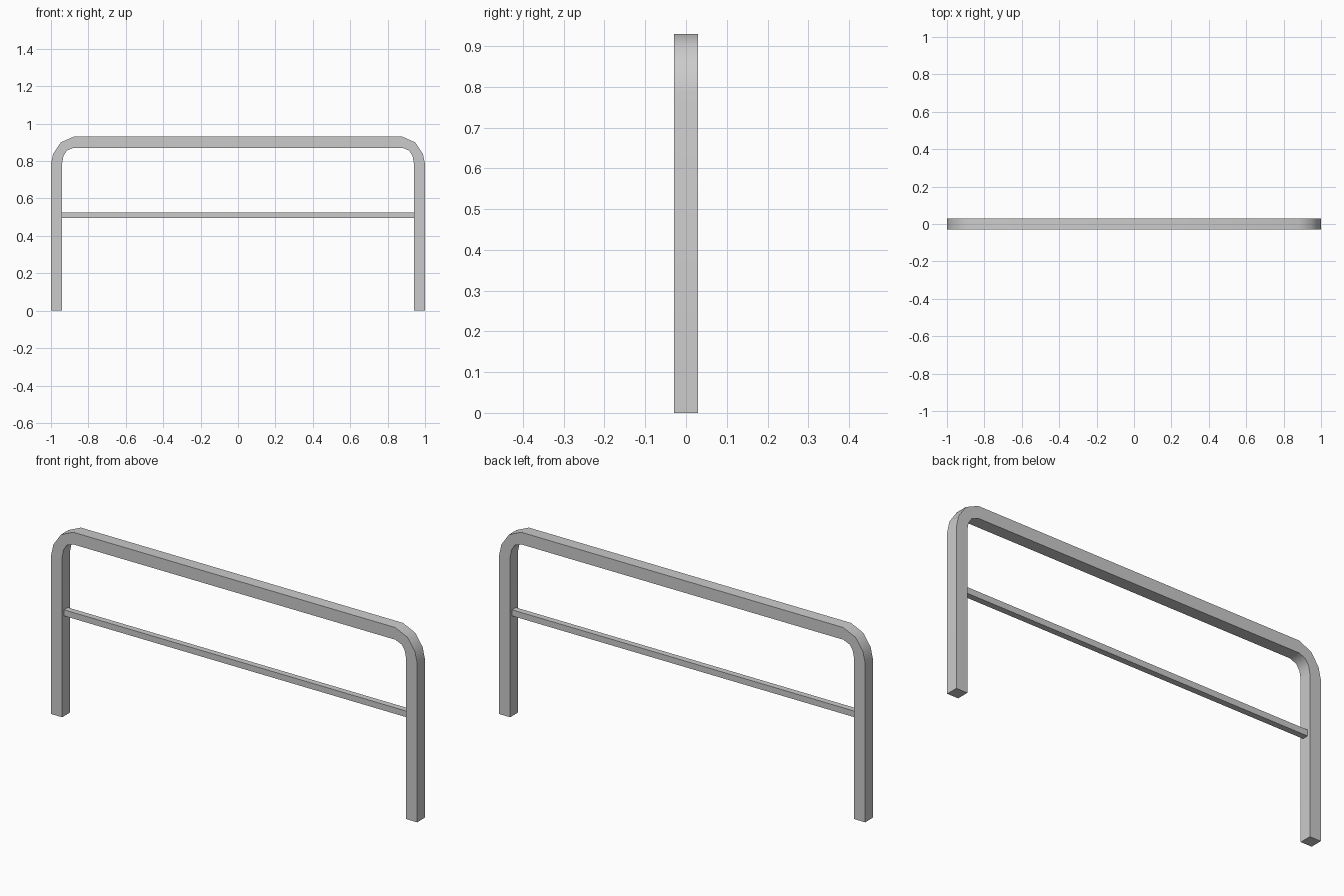
import bpy, bmesh, math

if "Cube" in bpy.data.objects:
    bpy.data.objects.remove(bpy.data.objects["Cube"])

HALF = 0.03  # half depth of the tube

# outer / inner edge of one half of the hoop (x, z), ground up to the top rail
outer = [(1.0, 0), (1.0, 0.785), (0.988, 0.84), (0.947, 0.9), (0.88, 0.93)]
inner = [(0.94, 0), (0.94, 0.79), (0.933, 0.828), (0.915, 0.856), (0.88, 0.87)]


def mirrored(path):
    return path + [(-x, z) for x, z in reversed(path)]


def make_object(name, bm):
    bmesh.ops.recalc_face_normals(bm, faces=bm.faces)
    mesh = bpy.data.meshes.new(name)
    bm.to_mesh(mesh)
    bm.free()
    obj = bpy.data.objects.new(name, mesh)
    bpy.context.collection.objects.link(obj)
    return obj


# bent square-tube hoop: a four-corner section lofted along the path
bm = bmesh.new()
sections = []
for (ox, oz), (ix, iz) in zip(mirrored(outer), mirrored(inner)):
    corners = [(ox, -HALF, oz), (ox, HALF, oz), (ix, HALF, iz), (ix, -HALF, iz)]
    sections.append([bm.verts.new(c) for c in corners])
for a, b in zip(sections, sections[1:]):
    for i in range(4):
        j = (i + 1) % 4
        bm.faces.new((a[i], a[j], b[j], b[i]))
bm.faces.new(sections[0])
bm.faces.new(sections[-1])
hoop = make_object("hoop_frame", bm)
bpy.context.view_layer.objects.active = hoop
hoop.select_set(True)
bpy.ops.object.shade_smooth_by_angle(angle=math.radians(45))

# thin cross bar between the posts
bm = bmesh.new()
bmesh.ops.create_cube(bm, size=1)
bmesh.ops.scale(bm, vec=(1.88, 0.03, 0.03), verts=bm.verts)
bmesh.ops.translate(bm, vec=(0, 0, 0.51), verts=bm.verts)
make_object("cross_bar", bm)
